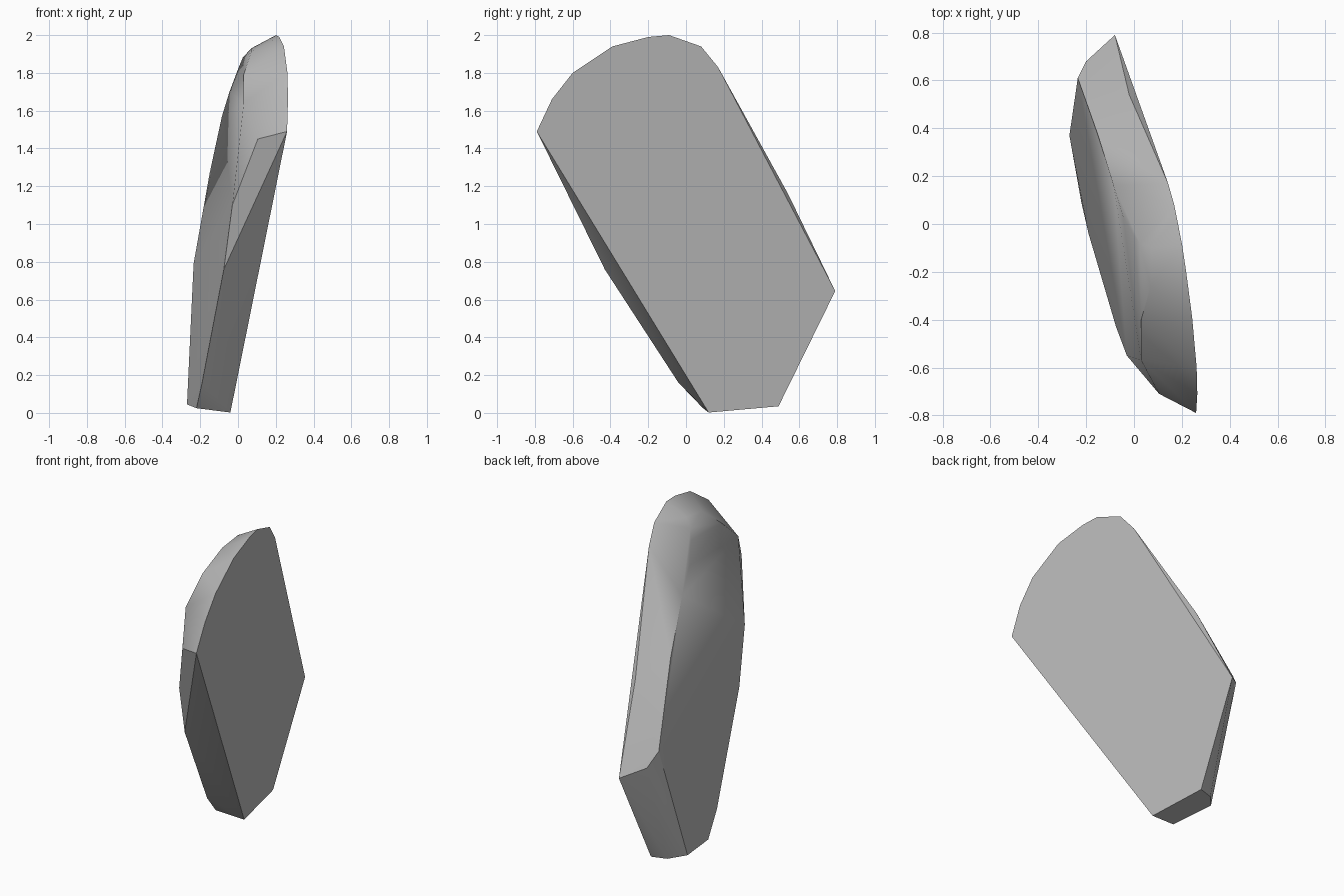
import bpy
import bmesh
import math

cube = bpy.data.objects.get("Cube")
if cube:
    bpy.data.objects.remove(cube, do_unlink=True)

# One plain stone colour
stone = bpy.data.materials.new("stone_grey")
stone.use_nodes = True
grey = (0.5, 0.5, 0.5, 1)
stone.diffuse_color = grey
stone.node_tree.nodes["Principled BSDF"].inputs["Base Color"].default_value = grey


def on_cleavage(y, z):
    """Place a rim point on the flat, tilted cleavage plane."""
    return (-0.0215 - 0.159 * y + 0.1044 * z, y, z)


# Outline of the large flat face
rim = [on_cleavage(y, z) for y, z in (
    (-0.79, 1.49), (-0.71, 1.66), (-0.6, 1.8), (-0.39, 1.94), (-0.2, 1.99),
    (-0.09, 2), (0.08, 1.94), (0.17, 1.83), (0.79, 0.645), (0.49, 0.035),
    (0.12, 0.002))]

# Corners of the opposite broken face
back = [
    (0.105, -0.71, 1.45), (-0.03, -0.55, 1.1), (-0.075, -0.43, 0.76),
    (-0.19, -0.04, 0.16), (-0.22, 0.09, 0.025), (-0.27, 0.37, 0.045),
    (-0.19, 0.46, 0.035), (-0.2, 0.68, 0.7), (-0.235, 0.61, 0.79),
    (-0.15, 0.37, 1.27), (-0.085, 0.16, 1.57)]

# Rounded top and the slight bulge along the back edge
crown = [
    (0.03, -0.57, 1.64), (0.03, -0.4, 1.79), (0.07, -0.26, 1.91),
    (-0.045, 0.03, 1.7), (0, -0.05, 1.82), (0.025, -0.08, 1.88),
    (0.07, -0.1, 1.93), (-0.02, 0.54, 1.16)]

# Wrap the points into one convex shard
bm = bmesh.new()
for point in rim + back + crown:
    bm.verts.new(point)
hull = bmesh.ops.convex_hull(bm, input=bm.verts)
loose = {g for g in hull["geom_interior"] + hull["geom_unused"]
         if isinstance(g, bmesh.types.BMVert)}
bmesh.ops.delete(bm, geom=list(loose), context="VERTS")
bmesh.ops.dissolve_limit(bm, angle_limit=math.radians(1.5),
                         verts=bm.verts, edges=bm.edges)
bmesh.ops.recalc_face_normals(bm, faces=bm.faces)

mesh = bpy.data.meshes.new("stone_shard")
bm.to_mesh(mesh)
bm.free()
mesh.materials.append(stone)
shard = bpy.data.objects.new("stone_shard", mesh)
bpy.context.collection.objects.link(shard)

# Soft facets with crisp break lines
bpy.ops.object.select_all(action="DESELECT")
shard.select_set(True)
bpy.context.view_layer.objects.active = shard
bpy.ops.object.shade_smooth_by_angle(angle=math.radians(30))
